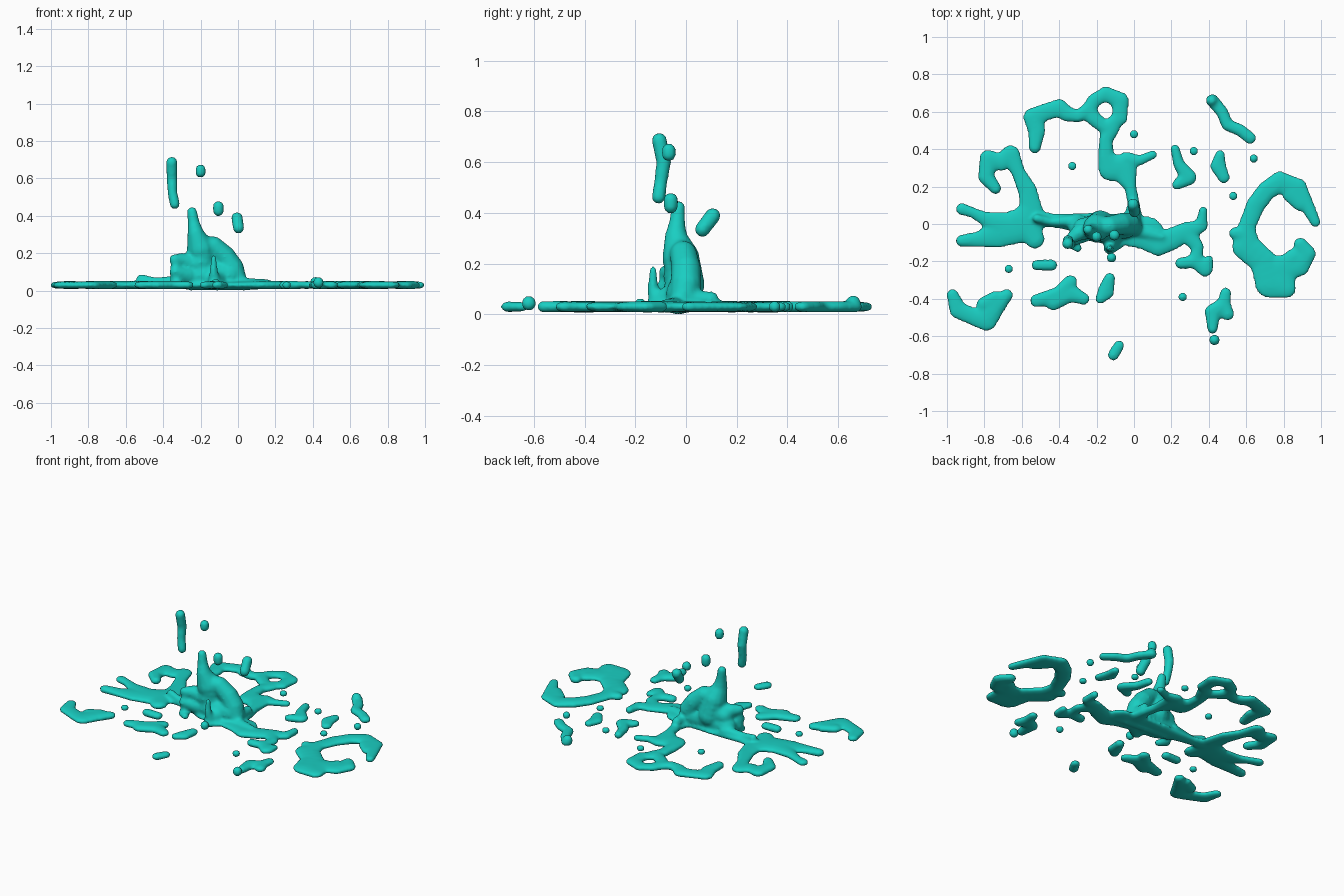
import bpy, bmesh, math
from mathutils import Vector

mat = bpy.data.materials.new("teal_liquid")
mat.diffuse_color = (0.01, 0.62, 0.54, 1)

# One unit sphere reused for every blob
bm = bmesh.new()
bmesh.ops.create_uvsphere(bm, u_segments=12, v_segments=8, radius=1)
bm.verts.index_update()
BALL_V = [tuple(v.co) for v in bm.verts]
BALL_F = [[v.index for v in f.verts] for f in bm.faces]
bm.free()
# Flattened version for puddles
DISC_V = [(x, y, math.copysign(abs(z) ** 0.75, z)) for x, y, z in BALL_V]


def blob(verts, faces, ball, c, r, h):
    o = len(verts)
    verts.extend((x * r + c[0], y * r + c[1], z * h + c[2]) for x, y, z in ball)
    faces.extend([i + o for i in f] for f in BALL_F)


def chain(verts, faces, pts, flat):
    """Run of overlapping blobs: (x, y, r) on the ground or (x, y, z, r) in the air."""
    if len(pts) == 1:
        pts = pts * 2
    for a, b in zip(pts, pts[1:]):
        a, b = Vector(a), Vector(b)
        n = max(1, math.ceil((b - a).length / (0.6 * min(a[-1], b[-1]))))
        for i in range(n + 1):
            p = a.lerp(b, i / n)
            if flat:
                # gentle ripple in the film thickness
                h = 0.021 + 0.002 * math.sin(17 * p[0] + 11 * p[1])
                blob(verts, faces, DISC_V, (p[0], p[1], 0.0295), p[2] + 0.004, h)
            else:
                blob(verts, faces, BALL_V, p[:3], p[3], p[3])


def liquid(name, flat=(), solid=(), iterations=5):
    """Fuse all chains into one smooth liquid surface."""
    verts, faces = [], []
    for pts in flat:
        chain(verts, faces, pts, True)
    for pts in solid:
        chain(verts, faces, pts, False)
    me = bpy.data.meshes.new(name)
    me.from_pydata(verts, [], faces)
    me.materials.append(mat)
    ob = bpy.data.objects.new(name, me)
    bpy.context.collection.objects.link(ob)
    m = ob.modifiers.new("fuse", 'REMESH')
    m.mode = 'VOXEL'
    m.voxel_size = 0.01
    m.use_smooth_shade = True
    s = ob.modifiers.new("soften", 'SMOOTH')
    s.factor = 0.5
    s.iterations = iterations


# Central column and the puddle arms attached to it
column = [
    [(-.245, -.03, .42, .028), (-.237, -.035, .36, .033), (-.225, -.04, .3, .046),
     (-.2, -.02, .22, .075), (-.18, 0, .12, .075)],
    [(-.2, -.02, .24, .055), (-.13, -.01, .235, .055), (-.07, 0, .18, .06),
     (-.03, 0, .12, .063), (-.01, -.01, .07, .055)],
    [(-.29, -.02, .07, .06), (-.18, -.02, .08, .075), (-.05, -.01, .08, .07)],
    [(-.27, -.02, .13, .055), (-.2, -.02, .15, .07)],
    [(-.34, -.08, .165, .029), (-.3, -.05, .16, .042), (-.24, -.02, .14, .06)],
    [(-.335, -.09, .1, .032), (-.27, -.05, .08, .05)],
    [(-.335, -.08, .15, .025), (-.33, -.08, .06, .035)],
    [(-.13, -.13, .175, .016), (-.13, -.13, .1, .022), (-.125, -.115, .05, .035), (-.12, -.06, .06, .055)],
    [(-.52, .03, .065, .024), (-.44, .01, .045, .025), (-.3, .02, .05, .035)],
    [(0, .1, .06, .03), (0, .03, .06, .035)],
    [(-.25, -.02, .035, .035), (.03, -.04, .035, .035), (.15, -.07, .035, .027)],
]
back_arm = [
    [(-.53, .41, .03), (-.52, .5, .045), (-.54, .57, .05), (-.47, .6, .045), (-.4, .62, .047), (-.36, .59, .04),
     (-.3, .575, .03), (-.24, .61, .04), (-.215, .66, .035), (-.15, .697, .037), (-.075, .66, .045),
     (-.075, .57, .04), (-.15, .51, .033), (-.22, .57, .04), (-.24, .61, .035)],
    [(-.12, .52, .045), (-.15, .45, .035), (-.15, .36, .04), (-.12, .3, .07), (-.06, .3, .075), (-.02, .2, .03),
     (0, .1, .03), (-.01, 0, .06)],
    [(-.04, .34, .045), (.03, .34, .025), (.1, .37, .02)],
]
left_arm = [
    [(-.74, .19, .028), (-.79, .25, .04), (-.78, .35, .045), (-.71, .33, .045), (-.66, .37, .05),
     (-.62, .28, .035), (-.57, .18, .05), (-.55, .08, .06), (-.58, .01, .09), (-.67, -.02, .08),
     (-.8, .03, .035), (-.86, .06, .025), (-.92, .08, .03)],
    [(-.6, -.01, .09), (-.72, -.05, .075), (-.82, -.08, .042), (-.92, -.09, .03)],
    [(-.58, .0, .08), (-.53, -.08, .05)],
    [(-.55, .03, .05), (-.44, .02, .035), (-.33, .01, .045), (-.2, -.02, .08), (-.05, -.03, .085)],
]
right_arm = [
    [(-.05, -.03, .085), (.07, -.05, .09), (.13, -.11, .06), (.2, -.08, .06), (.28, -.04, .05),
     (.36, -.01, .032), (.37, .07, .02)],
    [(.28, -.05, .05), (.34, -.12, .03), (.33, -.2, .035), (.25, -.21, .028)],
    [(.33, -.2, .035), (.38, -.24, .04), (.4, -.19, .02)],
    [(-.33, -.1, .03), (-.3, -.13, .018)],
    [(-.13, -.13, .03), (-.1, -.09, .05)],
]
liquid("central_splash", back_arm + left_arm + right_arm, column)

# Big open ring on the right
liquid("right_ring_puddle", [
    [(.97, .01, .025), (.93, .09, .035), (.87, .19, .055), (.78, .225, .055), (.71, .18, .05), (.65, .1, .05),
     (.6, -.02, .045), (.6, -.12, .075), (.69, -.2, .07), (.73, -.31, .085), (.81, -.34, .055),
     (.78, -.24, .075), (.88, -.22, .06), (.92, -.16, .05), (.89, -.11, .035)],
    [(.81, -.24, .07), (.86, -.18, .05)],
    [(.54, -.05, .03), (.6, -.06, .05)],
    [(.85, .17, .06), (.89, .11, .04)],
])

# Loose puddles in front
liquid("front_puddles", [
    [(-.97, -.38, .03), (-.94, -.46, .045), (-.85, -.5, .045), (-.79, -.51, .06), (-.74, -.43, .055), (-.68, -.38, .03)],
    [(-.8, -.43, .04), (-.74, -.4, .04)],
    [(-.52, -.41, .033), (-.4, -.38, .045), (-.34, -.31, .035)],
    [(-.43, -.41, .05), (-.34, -.37, .045), (-.27, -.4, .03)],
    [(-.13, -.29, .027), (-.15, -.36, .042), (-.18, -.4, .025)],
    [(-.52, -.22, .026), (-.44, -.22, .028)],
    [(-.08, -.65, .026), (-.11, -.7, .028)],
    [(.49, -.37, .028), (.48, -.43, .035), (.5, -.48, .033)],
    [(.47, -.44, .04), (.42, -.47, .04), (.42, -.56, .025)],
])

# Loose puddles behind
liquid("back_puddles", [
    [(.22, .4, .022), (.24, .32, .028), (.29, .25, .042), (.23, .21, .025)],
    [(.46, .37, .024), (.45, .31, .04), (.48, .25, .03)],
    [(.42, .66, .032), (.47, .6, .03), (.5, .53, .03), (.57, .5, .03), (.62, .46, .03)],
], [[(.415, .66, .043, .032)]])

# Small round droplets on the ground
liquid("ground_droplets", [[(x, y, .02)] for x, y in (
    (-.33, .31), (0, .48), (.32, .39), (.64, .35), (.53, .15), (-.67, -.24), (.26, -.39))],
    [[(.43, -.62, .043, .03)], [(-.12, -.18, .035, .028)]], 3)

# Drops in the air
liquid("airborne_strand", (), [[(-.338, -.108, .463, .028), (-.35, -.1, .52, .027),
                               (-.353, -.088, .6, .03), (-.354, -.105, .685, .031)]], 3)
liquid("airborne_drops", (), [
    [(-.2, -.068, .632, .029), (-.2, -.068, .646, .029)],
    [(-.105, -.06, .427, .03), (-.105, -.06, .45, .03)],
    [(.003, .065, .335, .031), (-.005, .105, .388, .032)],
], 3)
